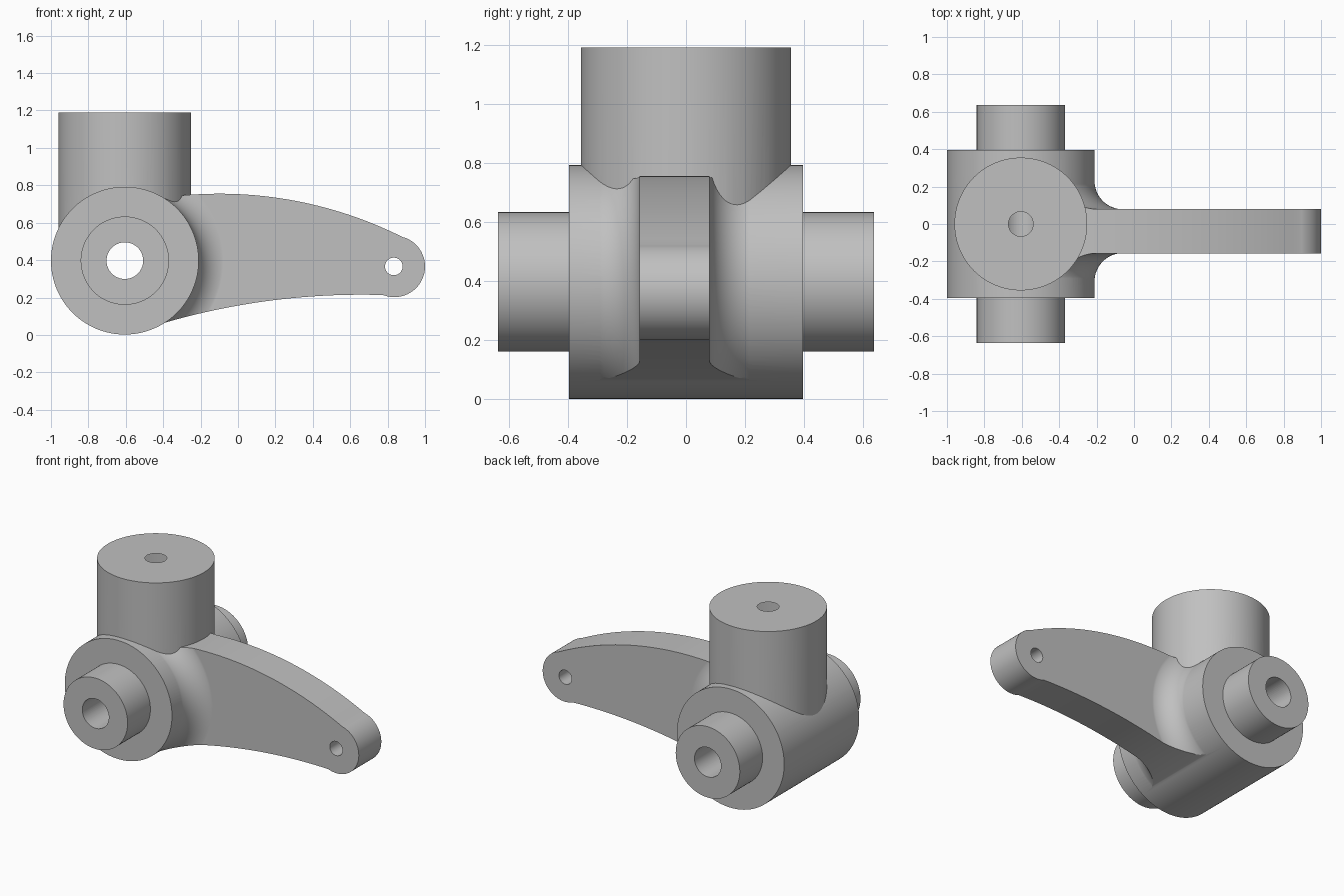
import bpy, bmesh
from math import sin, cos, pi, sqrt, atan2
from mathutils import Matrix, Vector

if "Cube" in bpy.data.objects:
    bpy.data.objects.remove(bpy.data.objects["Cube"])

steel = bpy.data.materials.new("plain grey")
steel.use_nodes = True
GREY = (0.53, 0.53, 0.53, 1)
steel.diffuse_color = GREY
steel.node_tree.nodes["Principled BSDF"].inputs["Base Color"].default_value = GREY

HUB = Vector((-0.605, 0, 0.397))      # crossing of barrel and post axes
HUB_R, ARM_FRONT, ARM_BACK = 0.395, -0.157, 0.08
EYE_X, EYE_Z, EYE_R = 0.836, 0.366, 0.164


def add_object(name, bm):
    bmesh.ops.recalc_face_normals(bm, faces=bm.faces)
    mesh = bpy.data.meshes.new(name)
    bm.to_mesh(mesh)
    bm.free()
    mesh.materials.append(steel)
    obj = bpy.data.objects.new(name, mesh)
    bpy.context.collection.objects.link(obj)
    return obj


def lathe(name, profile, centre, along_y=True, steps=96):
    """Revolve (radius, height) points about the y or z axis."""
    bm = bmesh.new()
    verts = [bm.verts.new((r, 0, h)) for r, h in profile]
    edges = [bm.edges.new(pair) for pair in zip(verts, verts[1:])]
    bmesh.ops.spin(bm, geom=verts + edges, cent=(0, 0, 0), axis=(0, 0, 1),
                   angle=2 * pi, steps=steps)
    bmesh.ops.remove_doubles(bm, verts=bm.verts, dist=1e-5)
    if along_y:
        bm.transform(Matrix.Rotation(-pi / 2, 4, 'X'))
    bm.transform(Matrix.Translation(centre))
    return add_object(name, bm)


def rod(name, radius, low, high, centre, along_y=True, steps=64):
    return lathe(name, [(0, low), (radius, low), (radius, high), (0, high)],
                 centre, along_y, steps)


def extrude(name, outline, front, back):
    bm = bmesh.new()
    face = bm.faces.new([bm.verts.new((x, front, z)) for x, z in outline])
    grown = bmesh.ops.extrude_face_region(bm, geom=[face])
    moved = [g for g in grown["geom"] if isinstance(g, bmesh.types.BMVert)]
    bmesh.ops.translate(bm, verts=moved, vec=(0, back - front, 0))
    return add_object(name, bm)


def combine(target, other, operation):
    mod = target.modifiers.new(operation.title(), 'BOOLEAN')
    mod.operation, mod.solver, mod.object = operation, 'EXACT', other
    bpy.context.view_layer.objects.active = target
    bpy.ops.object.modifier_apply(modifier=mod.name)
    bpy.data.objects.remove(other)


def crest(x, x_peak, z_peak, radius):
    """Height of a large arc whose highest point is the given peak."""
    return z_peak - radius + sqrt(radius ** 2 - (x - x_peak) ** 2)


def arm_outline():
    n = 32
    start, bottom_end, top_end = -0.45, 0.775, 0.88
    lower = [start + (bottom_end - start) * i / n for i in range(n + 1)]
    upper = [top_end + (start - top_end) * i / n for i in range(n + 1)]
    pts = [(x, crest(x, 0.66, 0.215, 3.77)) for x in lower]
    tops = [(x, crest(x, -0.1, 0.755, 2.186)) for x in upper]
    # rounded eye end between the two long arcs
    a0 = atan2(pts[-1][1] - EYE_Z, pts[-1][0] - EYE_X)
    a1 = atan2(tops[0][1] - EYE_Z, tops[0][0] - EYE_X)
    for i in range(1, n):
        a = a0 + (a1 - a0) * i / n
        pts.append((EYE_X + EYE_R * cos(a), EYE_Z + EYE_R * sin(a)))
    return pts + tops


# Barrel with a stub shaft on each end
body = lathe("knuckle_body", [(0, -0.635), (0.236, -0.635), (0.236, -0.395),
                              (HUB_R, -0.395), (HUB_R, 0.395), (0.236, 0.395),
                              (0.236, 0.635), (0, 0.635)], HUB, steps=128)

# Upright post
post = rod("post", 0.355, 0, 1.19 - HUB.z, HUB, along_y=False, steps=96)

# Curved lever arm
arm = extrude("arm", arm_outline(), ARM_FRONT, ARM_BACK)

# Concave flare that blends both arm faces into the barrel
FILLET, over = 0.15, 0.151
curve = [(HUB_R + FILLET - over * cos(t), FILLET - over * sin(t))
         for t in (pi / 2 * i / 16 for i in range(17))]
front_side = [(r, ARM_FRONT - h) for r, h in curve]
back_side = [(r, ARM_BACK + h) for r, h in reversed(curve)]
flare = lathe("flare", [(0, ARM_FRONT - FILLET)] + front_side + back_side
              + [(0, ARM_BACK + FILLET)], HUB, steps=120)
combine(flare, extrude("flare_limit", arm_outline(), -0.36, 0.36), 'INTERSECT')

for part in (post, arm, flare):
    combine(body, part, 'UNION')

# Bores: through the barrel, down the post, and through the arm eye
bores = [rod("barrel_bore", 0.098, -0.8, 0.8, HUB),
         rod("post_bore", 0.066, 0, 1, HUB, along_y=False),
         rod("eye_bore", 0.047, -0.4, 0.4, Vector((EYE_X - 0.003, 0, EYE_Z)))]
for bore in bores:
    combine(body, bore, 'DIFFERENCE')

# Smooth curved walls, keep machined edges crisp
bpy.ops.object.select_all(action='DESELECT')
body.select_set(True)
bpy.context.view_layer.objects.active = body
bpy.ops.object.shade_smooth_by_angle(angle=pi / 7)
normals = body.modifiers.new("Even shading", 'WEIGHTED_NORMAL')
normals.keep_sharp = True
